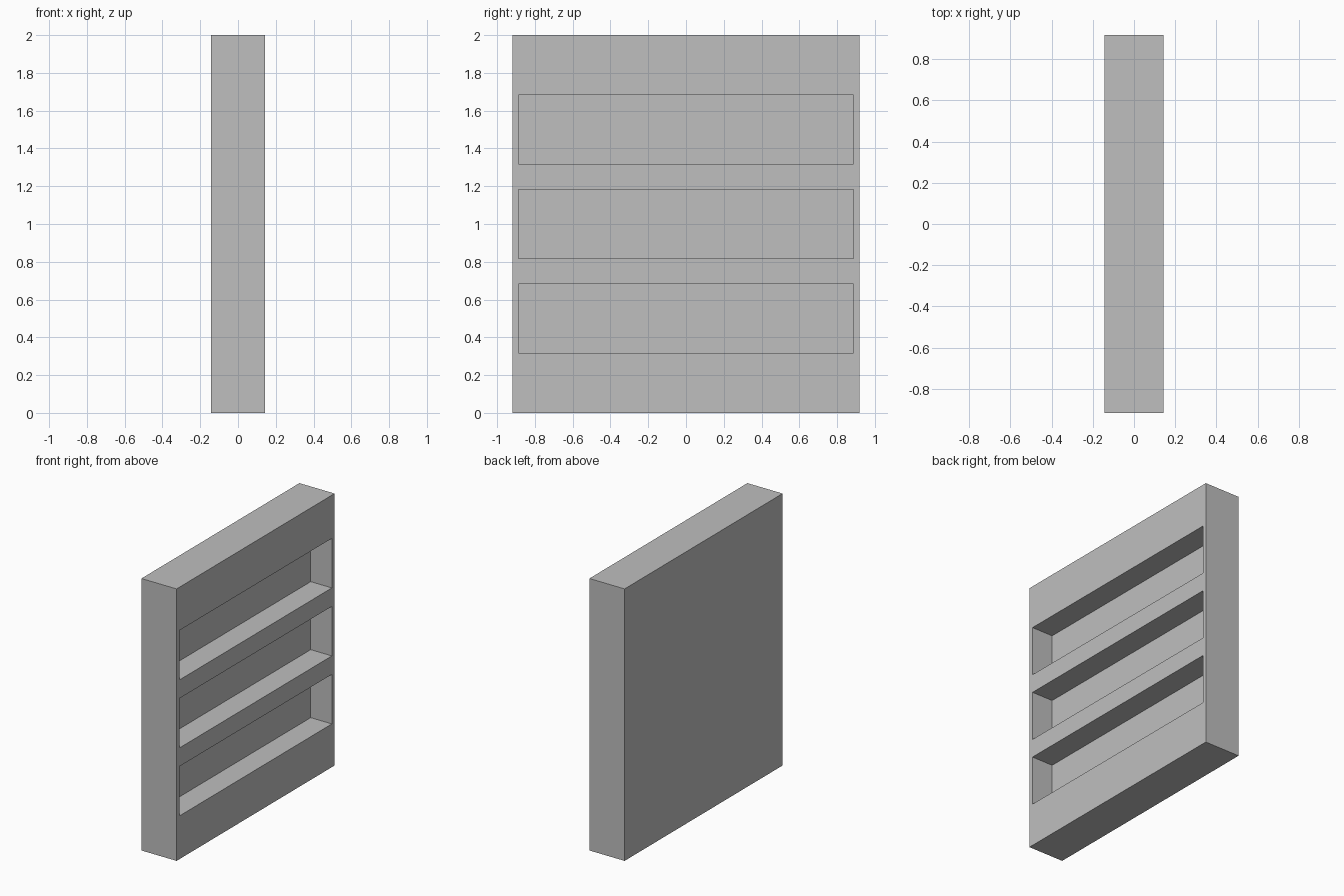
import bpy
import bmesh
from mathutils import Matrix, Vector

old = bpy.data.objects.get("Cube")
if old:
    bpy.data.objects.remove(old, do_unlink=True)

DEPTH, WIDTH, HEIGHT = 0.286, 1.836, 2.0
NICHE_DEPTH, NICHE_WIDTH, NICHE_HEIGHT = 0.172, 1.773, 0.364
NICHE_CENTRES = (0.5, 1.0, 1.5)

grey = bpy.data.materials.new("light_grey")
grey.use_nodes = True
colour = (0.52, 0.52, 0.52, 1.0)
grey.diffuse_color = colour
grey.node_tree.nodes["Principled BSDF"].inputs["Base Color"].default_value = colour


def boxes(name, parts):
    """One object made of boxes, each given as (centre, size)."""
    bm = bmesh.new()
    for centre, size in parts:
        matrix = Matrix.Translation(centre) @ Matrix.Diagonal((*size, 1.0))
        bmesh.ops.create_cube(bm, size=1.0, matrix=matrix)
    mesh = bpy.data.meshes.new(name)
    bm.to_mesh(mesh)
    bm.free()
    mesh.materials.append(grey)
    obj = bpy.data.objects.new(name, mesh)
    bpy.context.collection.objects.link(obj)
    return obj


# Solid cabinet body
body = boxes("shelf_body", [(Vector((0, 0, HEIGHT / 2)), (DEPTH, WIDTH, HEIGHT))])

# Three long niches opening on the left (+x) face; cutters overshoot the face
overshoot = 0.1
cut_size = (NICHE_DEPTH + overshoot, NICHE_WIDTH, NICHE_HEIGHT)
cut_x = DEPTH / 2 - NICHE_DEPTH + cut_size[0] / 2
cutter = boxes("niche_cutter", [(Vector((cut_x, 0, z)), cut_size) for z in NICHE_CENTRES])
cutter.hide_render = True

# Carve the niches, then discard the cutter
carve = body.modifiers.new("niches", "BOOLEAN")
carve.operation = "DIFFERENCE"
carve.solver = "EXACT"
carve.object = cutter
bpy.context.view_layer.objects.active = body
body.select_set(True)
bpy.ops.object.modifier_apply(modifier=carve.name)
bpy.data.objects.remove(cutter, do_unlink=True)
